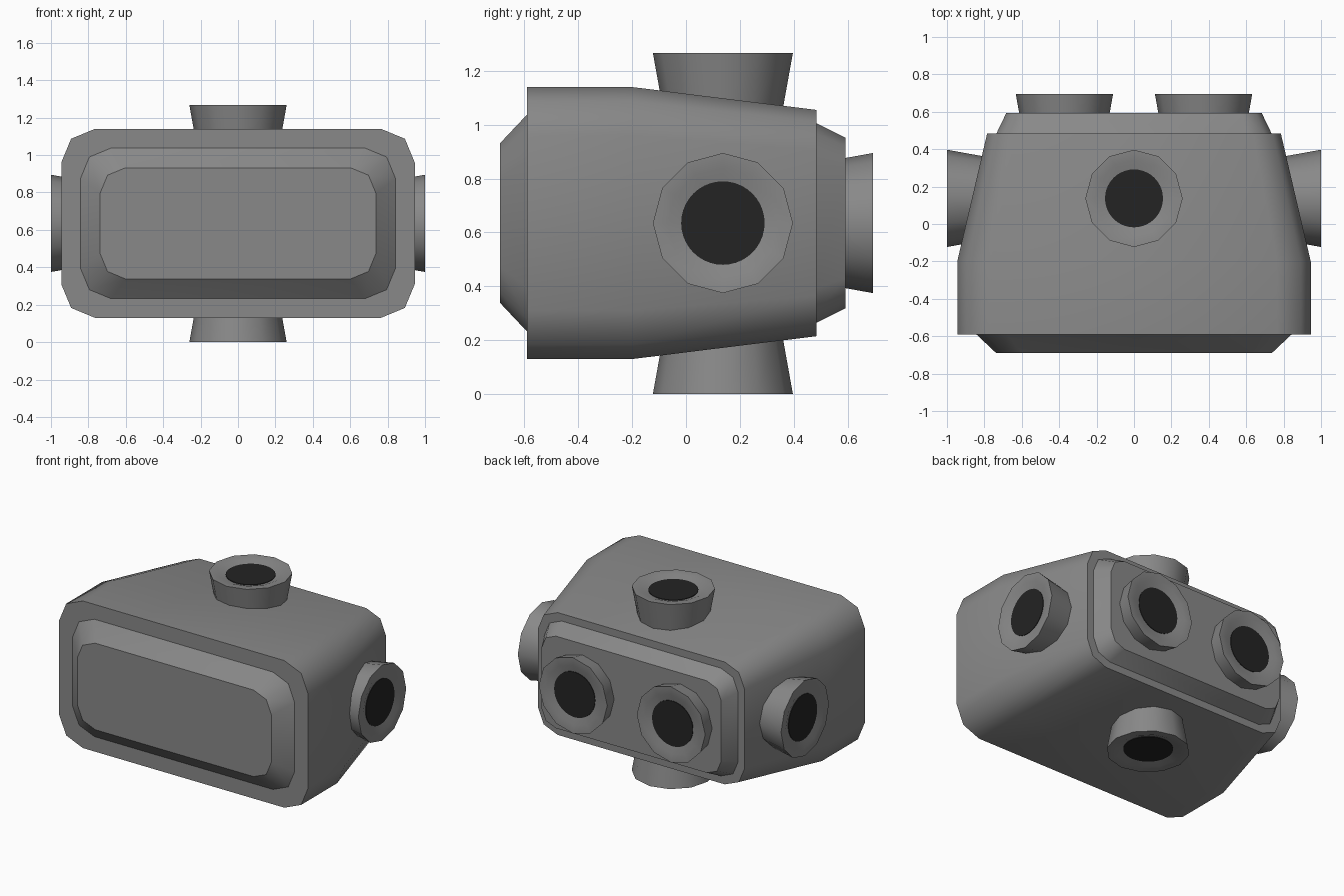
import bpy, bmesh, math
from mathutils import Vector, Matrix

if "Cube" in bpy.data.objects:
    bpy.data.objects.remove(bpy.data.objects["Cube"])


def material(name, v):
    m = bpy.data.materials.new(name)
    m.diffuse_color = (v, v, v, 1)
    m.use_nodes = True
    m.node_tree.nodes["Principled BSDF"].inputs["Base Color"].default_value = m.diffuse_color
    return m


GREY = material("casing grey", 0.25)
DARK = material("opening black", 0.017)
CZ = 0.635  # height of the body axis


def loft(name, rings, sharp, mat, cap_start=True, cap_end=True):
    """Skin a list of rings (equal point counts); rings listed in sharp get hard edges."""
    bm = bmesh.new()
    loops = [[bm.verts.new(p) for p in ring] for ring in rings]
    n = len(loops[0])
    for a, b in zip(loops, loops[1:]):
        for i in range(n):
            j = (i + 1) % n
            bm.faces.new((a[i], a[j], b[j], b[i]))
    if cap_start:
        bm.faces.new(loops[0])
    if cap_end:
        bm.faces.new(loops[-1])
    for f in bm.faces:
        f.smooth = True
    for k in sharp:
        for i in range(n):
            e = bm.edges.get((loops[k][i], loops[k][(i + 1) % n]))
            e.smooth = False
    bmesh.ops.recalc_face_normals(bm, faces=bm.faces)
    # open skins: make the far cap point outward, away from the first ring
    if not (cap_start and cap_end):
        bm.faces.ensure_lookup_table()
        axis = Vector(rings[-1][0]) - Vector(rings[0][0])
        if bm.faces[-1].normal.dot(axis) < 0:
            bmesh.ops.reverse_faces(bm, faces=bm.faces)
    me = bpy.data.meshes.new(name)
    bm.to_mesh(me)
    bm.free()
    me.materials.append(mat)
    ob = bpy.data.objects.new(name, me)
    bpy.context.collection.objects.link(ob)
    return ob


def rounded(y, hw, hh, r):
    """Rounded rectangle in XZ with two segments per corner."""
    pts = []
    for q, (sx, sz) in enumerate(((1, 1), (-1, 1), (-1, -1), (1, -1))):
        for k in range(3):
            a = math.radians(90 * q + 45 * k)
            pts.append((sx * (hw - r) + r * math.cos(a), y,
                        CZ + sz * (hh - r) + r * math.sin(a)))
    return pts


# Main body, tapering toward the back
loft("body", [rounded(-0.59, 0.945, 0.505, 0.18),
              rounded(-0.20, 0.945, 0.505, 0.18),
              rounded(0.485, 0.785, 0.42, 0.15)], (0, 2), GREY)

# Raised panels on the front and back
loft("front_panel", [rounded(-0.59, 0.843, 0.403, 0.165),
                     rounded(-0.69, 0.737, 0.297, 0.135)],
     (0, 1), GREY, cap_start=False)
loft("back_panel", [rounded(0.485, 0.735, 0.37, 0.13),
                    rounded(0.593, 0.683, 0.316, 0.11)],
     (0, 1), GREY, cap_start=False)


def circle(r, d, n, place):
    return [place @ Vector((r * math.cos(2 * math.pi * i / n),
                            r * math.sin(2 * math.pi * i / n), d))
            for i in range(n)]


def nozzle(name, pos, direction, depth):
    """Flared socket with a shallow dished mouth and a dark opening."""
    rot = Vector(direction).to_track_quat('Z', 'Y').to_matrix().to_4x4()
    place = Matrix.Translation(pos) @ rot
    profile = [(0.26 - 0.18 * depth, -depth), (0.26, 0), (0.205, -0.003), (0.163, -0.02)]
    loft(name, [circle(r, d, 12, place) for r, d in profile], (0, 1), GREY)
    loft(name + "_opening", [circle(0.155, -0.021, 40, place),
                             circle(0.155, -0.016, 40, place)], (0, 1), DARK)


nozzle("top_nozzle", (0, 0.137, 1.267), (0, 0, 1), 0.21)
nozzle("bottom_nozzle", (0, 0.137, 0), (0, 0, -1), 0.21)
for s, side in ((1, "right"), (-1, "left")):
    nozzle(side + "_nozzle", (s, 0.137, CZ), (s, 0, 0), 0.21)
    nozzle(side + "_back_nozzle", (s * 0.372, 0.694, CZ), (0, 1, 0), 0.13)
